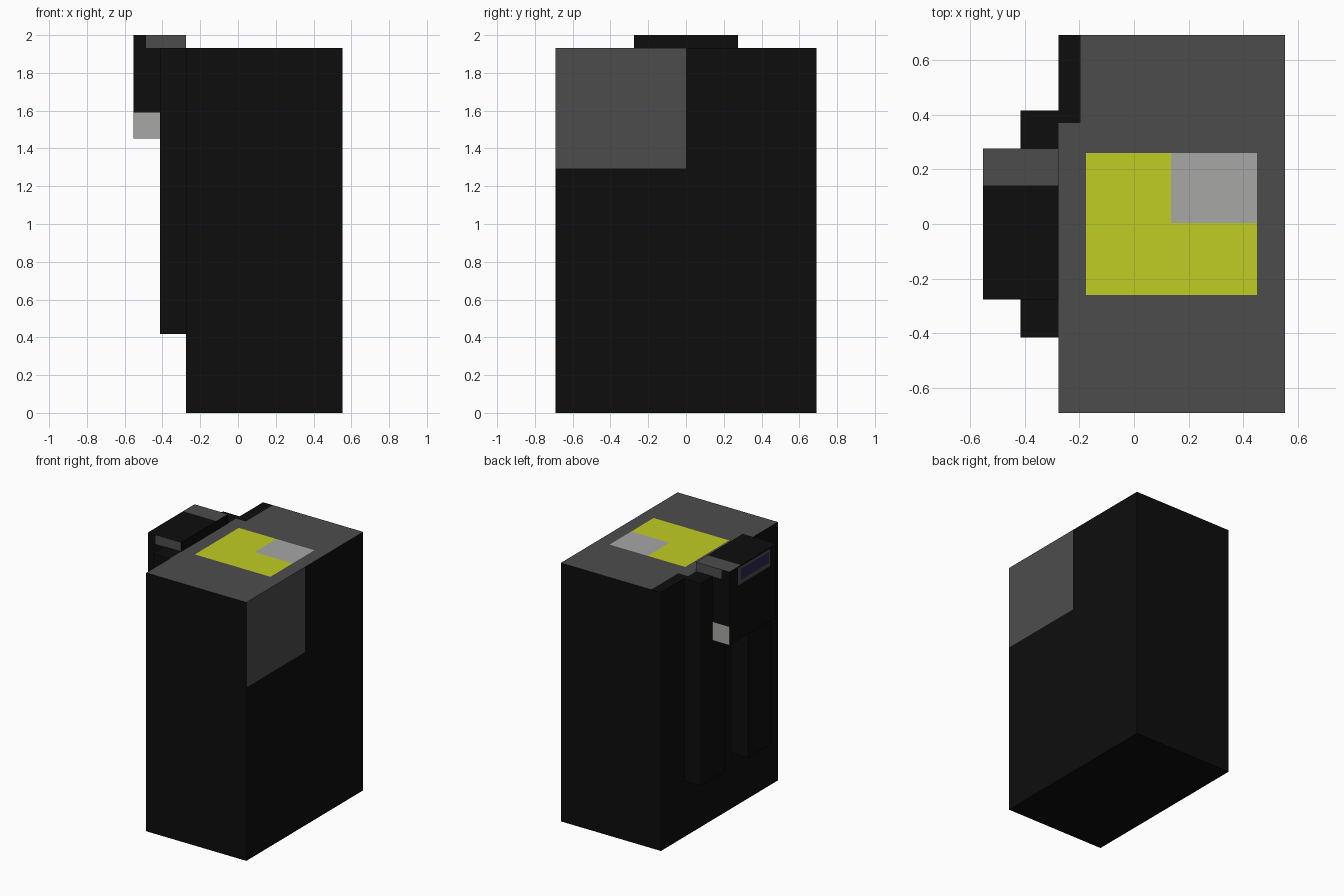
import bpy, bmesh
from mathutils import Vector

if "Cube" in bpy.data.objects:
    bpy.data.objects.remove(bpy.data.objects["Cube"])


def material(name, rgb):
    m = bpy.data.materials.new(name)
    m.diffuse_color = (*rgb, 1)
    m.use_nodes = True
    m.node_tree.nodes["Principled BSDF"].inputs["Base Color"].default_value = m.diffuse_color
    return m


MATS = [material("black", (0.004, 0.004, 0.004)),
        material("dark_grey", (0.073, 0.073, 0.073)),
        material("light_grey", (0.39, 0.385, 0.38)),
        material("yellow", (0.53, 0.61, 0.017)),
        material("navy", (0.025, 0.018, 0.08))]
BLACK, DARK, LIGHT, YELLOW, NAVY = range(5)


def box(name, lo, hi, patches=()):
    """Box with painted areas. A patch is (axis, sign, low, high, colour):
    faces pointing along sign*axis whose centre is inside low..high
    (the two other axes in order) get that colour; the mesh is cut to fit."""
    lo, hi = Vector(lo), Vector(hi)
    bm = bmesh.new()
    bmesh.ops.create_cube(bm, size=1)
    for v in bm.verts:
        v.co = Vector((lo[i] if v.co[i] < 0 else hi[i]) for i in range(3))
    for axis, sign, low, high, colour in patches:
        for k, a in enumerate([i for i in range(3) if i != axis]):
            for value in (low[k], high[k]):
                if lo[a] + 1e-4 < value < hi[a] - 1e-4:
                    co, no = Vector(), Vector()
                    co[a], no[a] = value, 1
                    bmesh.ops.bisect_plane(
                        bm, geom=bm.verts[:] + bm.edges[:] + bm.faces[:],
                        dist=1e-5, plane_co=co, plane_no=no)
    bm.normal_update()
    for f in bm.faces:
        c = f.calc_center_median()
        for axis, sign, low, high, colour in patches:
            others = [i for i in range(3) if i != axis]
            if f.normal[axis] * sign > 0.9 and all(
                    low[k] < c[a] < high[k] for k, a in enumerate(others)):
                f.material_index = colour
    mesh = bpy.data.meshes.new(name)
    bm.to_mesh(mesh)
    bm.free()
    for m in MATS:
        mesh.materials.append(m)
    obj = bpy.data.objects.new(name, mesh)
    bpy.context.collection.objects.link(obj)
    return obj


X, Y, Z = range(3)

# Main body: grey top with a yellow panel, grey corner on the right side
box("body", (-0.276, -0.69, 0), (0.552, 0.69, 1.931), [
    (Z, 1, (-1, -1), (1, 1), DARK),
    (Z, 1, (-0.276, 0.37), (-0.195, 0.69), BLACK),
    (Z, 1, (-0.175, -0.26), (0.45, 0.26), YELLOW),
    (Z, 1, (0.135, 0.003), (0.45, 0.26), LIGHT),
    (X, 1, (-0.69, 1.295), (0, 1.931), DARK),
])

# Two upright pillars on the left side
for side, label in ((-1, "front"), (1, "back")):
    y = sorted((side * 0.138, side * 0.414))
    box(label + "_pillar", (-0.414, y[0], 0.417), (-0.276, y[1], 1.931))

# Head with grey side strips and a small navy screen in a grey frame
box("head", (-0.552, -0.276, 1.59), (-0.276, 0.276, 2.0), [
    (Z, 1, (-0.552, 0.14), (-0.276, 0.276), DARK),
    (Y, -1, (-0.487, 1.931), (-0.276, 2.0), DARK),
    (Y, 1, (-0.487, 1.931), (-0.276, 2.0), DARK),
    (X, -1, (-0.205, 1.86), (0.175, 1.99), DARK),
    (X, -1, (-0.19, 1.89), (0.14, 1.97), NAVY),
])

# Lip under the head, pale at both ends
box("lip", (-0.552, -0.276, 1.452), (-0.414, 0.276, 1.59), [
    (Y, -1, (-1, 0), (1, 2), LIGHT),
    (Y, 1, (-1, 0), (1, 2), LIGHT),
])
